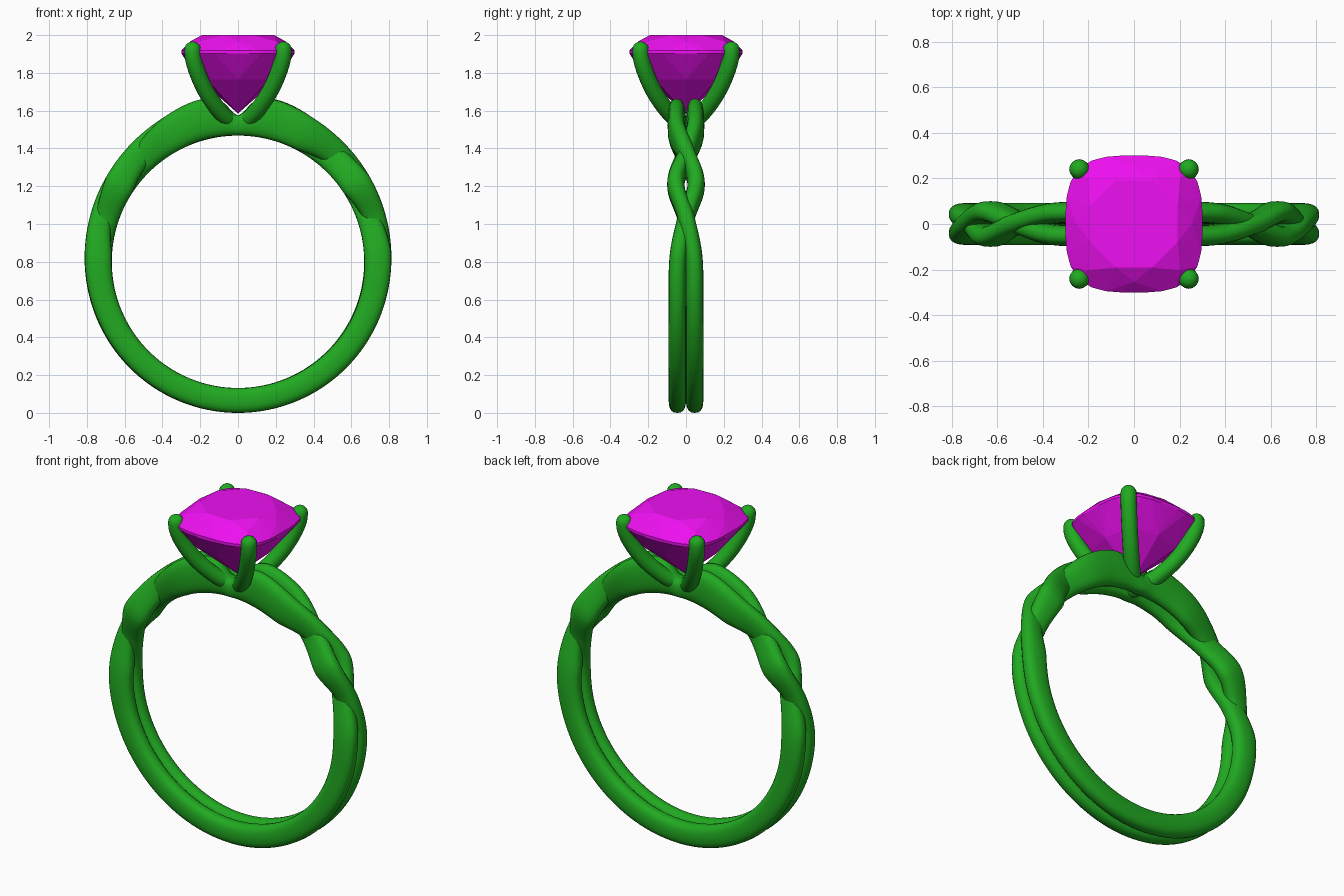
import bpy, bmesh, math
from mathutils import Vector

if "Cube" in bpy.data.objects:
    bpy.data.objects.remove(bpy.data.objects["Cube"])

CZ, INNER = 0.80, 0.668          # ring centre height and finger-hole radius


def material(name, rgb):
    m = bpy.data.materials.new(name)
    m.diffuse_color = (*rgb, 1)
    m.use_nodes = True
    m.node_tree.nodes["Principled BSDF"].inputs["Base Color"].default_value = m.diffuse_color
    return m


METAL = material("band_green", (0.015, 0.40, 0.015))
STONE = material("stone_magenta", (0.85, 0.005, 0.87))


def curve_at(keys, x):
    """Smooth (cubic Hermite) interpolation through (x, value) keys."""
    n = len(keys)
    x = min(max(x, keys[0][0]), keys[-1][0])
    i = max(k for k in range(n - 1) if keys[k][0] <= x)

    def slope(k):
        if k in (0, n - 1):
            return 0.0
        return (keys[k + 1][1] - keys[k - 1][1]) / (keys[k + 1][0] - keys[k - 1][0])
    (x0, a), (x1, b) = keys[i], keys[i + 1]
    h = x1 - x0
    t = (x - x0) / h
    return (a * (2*t**3 - 3*t**2 + 1) + slope(i) * h * (t**3 - 2*t**2 + t)
            + b * (3*t**2 - 2*t**3) + slope(i + 1) * h * (t**3 - t**2))


def add_object(name, bm, mat, smooth):
    me = bpy.data.meshes.new(name)
    bmesh.ops.recalc_face_normals(bm, faces=bm.faces)
    bm.to_mesh(me)
    bm.free()
    ob = bpy.data.objects.new(name, me)
    bpy.context.collection.objects.link(ob)
    me.materials.append(mat)
    for p in me.polygons:
        p.use_smooth = smooth
    return ob


# Band keys by elevation angle: outer radius, sideways weave, over/under
OUTER = [(-90, .80), (-45, .803), (0, .812), (30, .828), (60, .856), (77, .882), (84, .855), (90, .775)]
WEAVE = [(-90, .046), (-15, .046), (3, .04), (18, 0), (33, -.054), (48, 0), (62, .046), (75, .05), (90, .046)]
OVER = [(-90, 0), (2, 0), (18, 1), (33, 0), (48, -1), (64, 0), (90, 0)]


def strand(name, side):
    bm = bmesh.new()
    steps, sect = 288, 20
    rings = []
    for i in range(steps):
        a = -90 + 360 * i / steps
        right = a <= 90
        phi = a if right else 180 - a
        over = curve_at(OVER, phi) * side * (1 if right else -1)
        y0 = curve_at(WEAVE, phi) * side
        r_out = curve_at(OUTER, phi) - 0.025 * max(0, -over)
        r_in = INNER + 0.03 * max(0, over)
        mid, half = (r_out + r_in) / 2, (r_out - r_in) / 2
        ring = []
        for j in range(sect):
            t = 2 * math.pi * j / sect
            c, s = math.cos(t), math.sin(t)
            r = mid + half * math.copysign(abs(c) ** 0.8, c)
            y = y0 + 0.046 * math.copysign(abs(s) ** 0.8, s)
            ra = math.radians(a)
            ring.append(bm.verts.new((r * math.cos(ra), y, CZ + r * math.sin(ra))))
        rings.append(ring)
    for i in range(steps):
        p, q = rings[i], rings[(i + 1) % steps]
        for j in range(sect):
            k = (j + 1) % sect
            bm.faces.new((p[j], p[k], q[k], q[j]))
    return add_object(name, bm, METAL, True)


# Two interwoven band strands
strand("band_strand_back", 1)
strand("band_strand_front", -1)

# Four curved prongs with rounded tips, swept along diagonals
PATH = [(1.515, 0), (1.56, .06), (1.62, .115), (1.70, .168), (1.79, .21), (1.87, .235), (1.922, .24)]
RAD = 0.044


def prong(name, sx, sy):
    bm = bmesh.new()
    d = Vector((sx, sy, 0))
    side = Vector((-sy, sx, 0)).normalized()
    n, sect = 28, 16
    zs = [PATH[0][0] + (PATH[-1][0] - PATH[0][0]) * i / n for i in range(n + 1)]
    pts = [d * curve_at(PATH, z) + Vector((0, 0, z)) for z in zs]
    tans = [(pts[min(i + 1, n)] - pts[max(i - 1, 0)]).normalized() for i in range(n + 1)]
    stations = [(p, t, RAD) for p, t in zip(pts, tans)]
    # hemispherical ends
    for k in range(1, 6):
        b = math.radians(17.5 * k)
        off, r = RAD * math.sin(b), RAD * math.cos(b)
        stations.append((pts[-1] + tans[-1] * off, tans[-1], r))
        stations.insert(0, (pts[0] - tans[0] * off, tans[0], r))
    rings = []
    for p, t, r in stations:
        u = side.cross(t)
        rings.append([bm.verts.new(p + r * (side * math.cos(2 * math.pi * j / sect)
                                            + u * math.sin(2 * math.pi * j / sect)))
                      for j in range(sect)])
    for p, q in zip(rings, rings[1:]):
        for j in range(sect):
            k = (j + 1) % sect
            bm.faces.new((p[j], p[k], q[k], q[j]))
    bm.faces.new(rings[0])
    bm.faces.new(rings[-1])
    return add_object(name, bm, METAL, True)


for fb, sy in (("front", -1), ("back", 1)):
    for lr, sx in (("left", -1), ("right", 1)):
        prong(f"prong_{fb}_{lr}", sx, sy)

# Cushion-cut stone: hull of table, crown, girdle, pavilion and culet points
bm = bmesh.new()


def cushion(size, z, count, turn=0.0, n=3.2):
    for i in range(count):
        t = 2 * math.pi * (i + turn) / count
        c, s = math.cos(t), math.sin(t)
        r = size / (abs(c) ** n + abs(s) ** n) ** (1 / n)
        bm.verts.new((r * c, r * s, z))


cushion(0.195, 2.00, 8, 0.5)
cushion(0.252, 1.967, 8)
cushion(0.30, 1.918, 32)
cushion(0.30, 1.902, 32)
cushion(0.205, 1.765, 8)
bm.verts.new((0, 0, 1.585))
res = bmesh.ops.convex_hull(bm, input=bm.verts)
loose = [v for v in bm.verts if not v.link_faces]
bmesh.ops.delete(bm, geom=loose, context='VERTS')
bmesh.ops.dissolve_limit(bm, angle_limit=0.01, verts=bm.verts, edges=bm.edges)
add_object("stone", bm, STONE, False)
